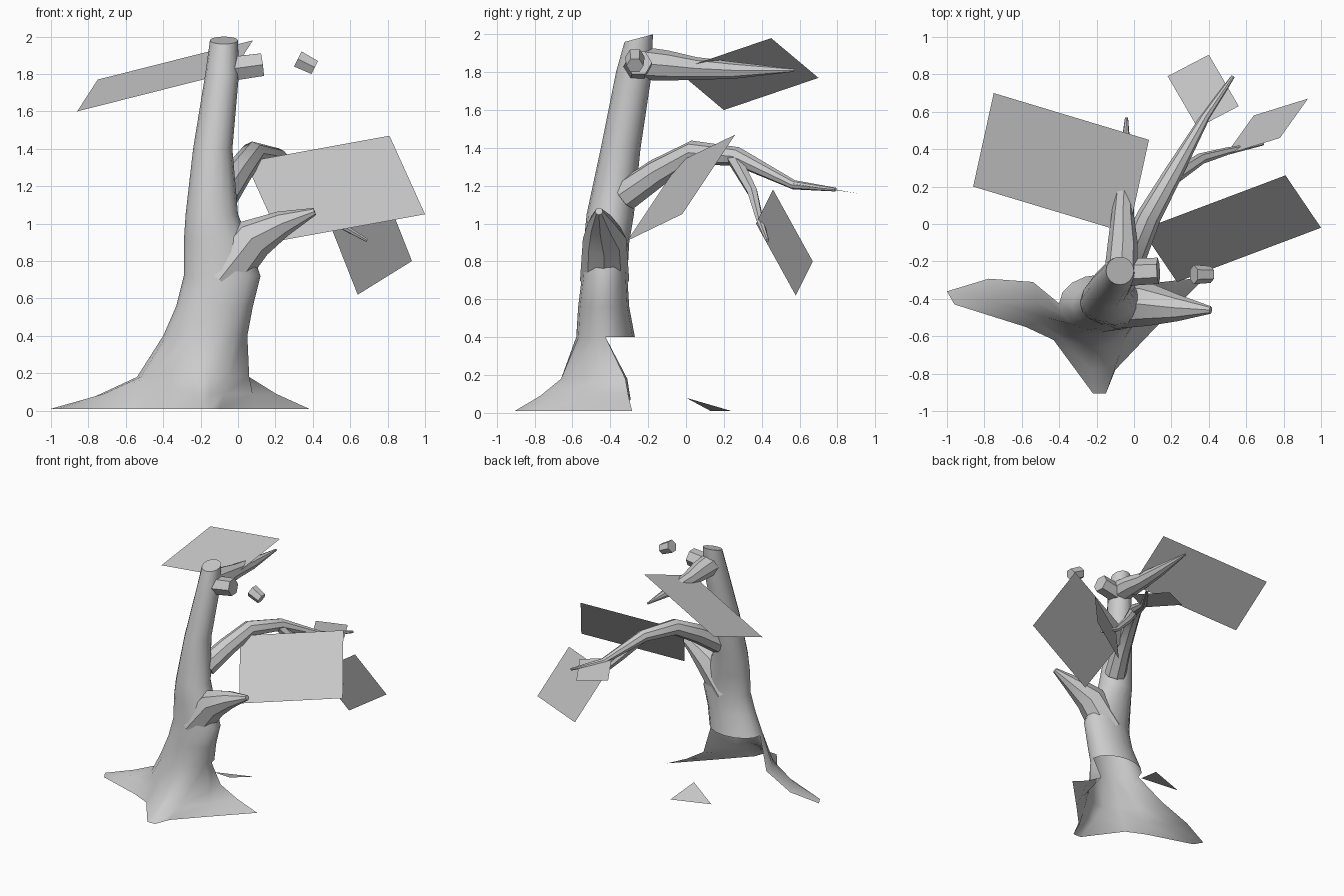
import bpy, bmesh, math
from mathutils import Vector

cube = bpy.data.objects.get("Cube")
if cube:
    bpy.data.objects.remove(cube, do_unlink=True)

grey = bpy.data.materials.new("plain grey")
grey.use_nodes = True
grey.diffuse_color = (0.6, 0.6, 0.6, 1)
grey.node_tree.nodes["Principled BSDF"].inputs["Base Color"].default_value = (0.6, 0.6, 0.6, 1)


def finish(bm, name, angle=40):
    mesh = bpy.data.meshes.new(name)
    bm.to_mesh(mesh)
    bm.free()
    mesh.materials.append(grey)
    obj = bpy.data.objects.new(name, mesh)
    bpy.context.collection.objects.link(obj)
    bpy.ops.object.select_all(action='DESELECT')
    obj.select_set(True)
    bpy.context.view_layer.objects.active = obj
    bpy.ops.object.shade_smooth_by_angle(angle=math.radians(angle))
    return obj


def bridge(bm, low, high, closed=True):
    """Join two clockwise rows of vertices with outward quads."""
    n = len(low)
    for i in range(n if closed else n - 1):
        j = (i + 1) % n
        bm.faces.new((low[j], low[i], high[i], high[j]))


def tube(name, path, radii, sides=8):
    """Tapered branch swept along a path."""
    bm = bmesh.new()
    pts = [Vector(p) for p in path]
    rings = []
    for k, (p, r) in enumerate(zip(pts, radii)):
        t = (pts[min(k + 1, len(pts) - 1)] - pts[max(k - 1, 0)]).normalized()
        u = t.cross(Vector((0, 0, 1))).normalized()
        v = u.cross(t)
        turn = [2 * math.pi * i / sides for i in range(sides)]
        rings.append([bm.verts.new(p + r * (u * math.cos(a) + v * math.sin(a))) for a in turn])
    for a, b in zip(rings, rings[1:]):
        bridge(bm, a, b)
    bm.faces.new(rings[0])
    bm.faces.new(rings[-1])
    bmesh.ops.recalc_face_normals(bm, faces=bm.faces)
    return finish(bm, name)


def plate(name, corners):
    """Flat foliage card or ground shard."""
    bm = bmesh.new()
    bm.faces.new([bm.verts.new(c) for c in corners])
    return finish(bm, name)


def card(name, a, b, c):
    """Parallelogram from three consecutive corners."""
    a, b, c = Vector(a), Vector(b), Vector(c)
    return plate(name, (a, b, c, a + c - b))


# Trunk: elliptical rings (z, centre x, centre y, radius x, radius y)
SIDES = 16
levels = [
    (0.40, -0.175, -0.425, 0.225, 0.155),
    (0.56, -0.125, -0.435, 0.205, 0.135),
    (0.72, -0.085, -0.43, 0.205, 0.12),
    (0.90, -0.115, -0.42, 0.175, 0.12),
    (1.05, -0.14, -0.40, 0.14, 0.125),
    (1.40, -0.135, -0.345, 0.105, 0.105),
    (1.80, -0.085, -0.275, 0.09, 0.095),
    (1.98, -0.075, -0.25, 0.075, 0.075),
]
bm = bmesh.new()
rings = []
for z, cx, cy, rx, ry in levels:
    ring = []
    for i in range(SIDES):
        a = -2 * math.pi * i / SIDES
        tilt = 0.02 * math.sin(a) if z > 1.9 else 0
        ring.append(bm.verts.new((cx + rx * math.cos(a), cy + ry * math.sin(a), z + tilt)))
    rings.append(ring)
for a, b in zip(rings, rings[1:]):
    bridge(bm, a, b)
bm.faces.new(list(reversed(rings[-1])))

# Root flare: only the front half reaches the ground, the back stays open
flare = [(0.06, -0.32), (0.06, -0.46), (-0.05, -0.61), (-0.15, -0.66), (-0.24, -0.66),
         (-0.36, -0.60), (-0.47, -0.50), (-0.52, -0.42), (-0.54, -0.31)]
ground = [(0.38, -0.285), (0.10, -0.57), (-0.10, -0.78), (-0.15, -0.905), (-0.22, -0.905),
          (-0.43, -0.62), (-0.58, -0.55), (-0.96, -0.43), (-1.0, -0.36)]
rows = [rings[0][:len(flare)]]
for f, z in ((0, 0.18), (0.45, 0.09), (1, 0.01)):
    rows.append([bm.verts.new((p[0] + f * (q[0] - p[0]), p[1] + f * (q[1] - p[1]), z))
                 for p, q in zip(flare, ground)])
for high, low in zip(rows, rows[1:]):
    bridge(bm, low, high, closed=False)
# Lift the back edge of the right root slightly outward
rows[2][-1].co += Vector((-0.03, 0.04, -0.02))
finish(bm, "trunk_and_roots", 50)

# Broken front limb
tube("front_limb",
     [(-0.10, -0.43, 0.70), (0.08, -0.43, 0.92), (0.24, -0.45, 1.0), (0.41, -0.46, 1.065)],
     [0.13, 0.115, 0.07, 0.02])

# Upper branch reaching back
tube("upper_branch",
     [(-0.07, -0.27, 1.85), (-0.06, -0.1, 1.835), (-0.06, 0.05, 1.82),
      (-0.05, 0.25, 1.81), (-0.04, 0.57, 1.81)],
     [0.09, 0.08, 0.06, 0.045, 0.008])

# Long arched branch and its drooping twig
tube("arched_branch",
     [(-0.08, -0.32, 1.15), (0.0, -0.15, 1.27), (0.08, 0.04, 1.375),
      (0.21, 0.27, 1.355), (0.38, 0.57, 1.205), (0.53, 0.79, 1.18)],
     [0.085, 0.075, 0.065, 0.05, 0.025, 0.01])
tube("drooping_twig",
     [(0.21, 0.25, 1.35), (0.36, 0.35, 1.17), (0.50, 0.39, 1.02), (0.69, 0.43, 0.91)],
     [0.04, 0.03, 0.02, 0.01], 6)

# Cut stub and its loose end
tube("cut_stub", [(-0.09, -0.26, 1.82), (0.13, -0.25, 1.85)], [0.075, 0.07], 6)
tube("loose_stub", [(0.32, -0.27, 1.88), (0.41, -0.27, 1.835)], [0.052, 0.045], 6)

# Foliage cards
card("top_foliage", (0.08, 0.45, 1.98), (-0.75, 0.70, 1.77), (-0.86, 0.20, 1.60))
card("front_foliage", (0.81, 0.26, 1.47), (1.0, -0.02, 1.05), (0.23, -0.31, 0.91))
card("low_foliage", (0.78, 0.46, 1.18), (0.93, 0.67, 0.80), (0.64, 0.58, 0.62))
card("back_foliage", (0.56, 0.63, 1.20), (0.40, 0.905, 1.16), (0.18, 0.79, 1.18))

# Shard of root on the ground behind
plate("ground_shard", [(-0.075, 0.0, 0.08), (-0.02, 0.24, 0.01), (-0.33, 0.13, 0.01)])
